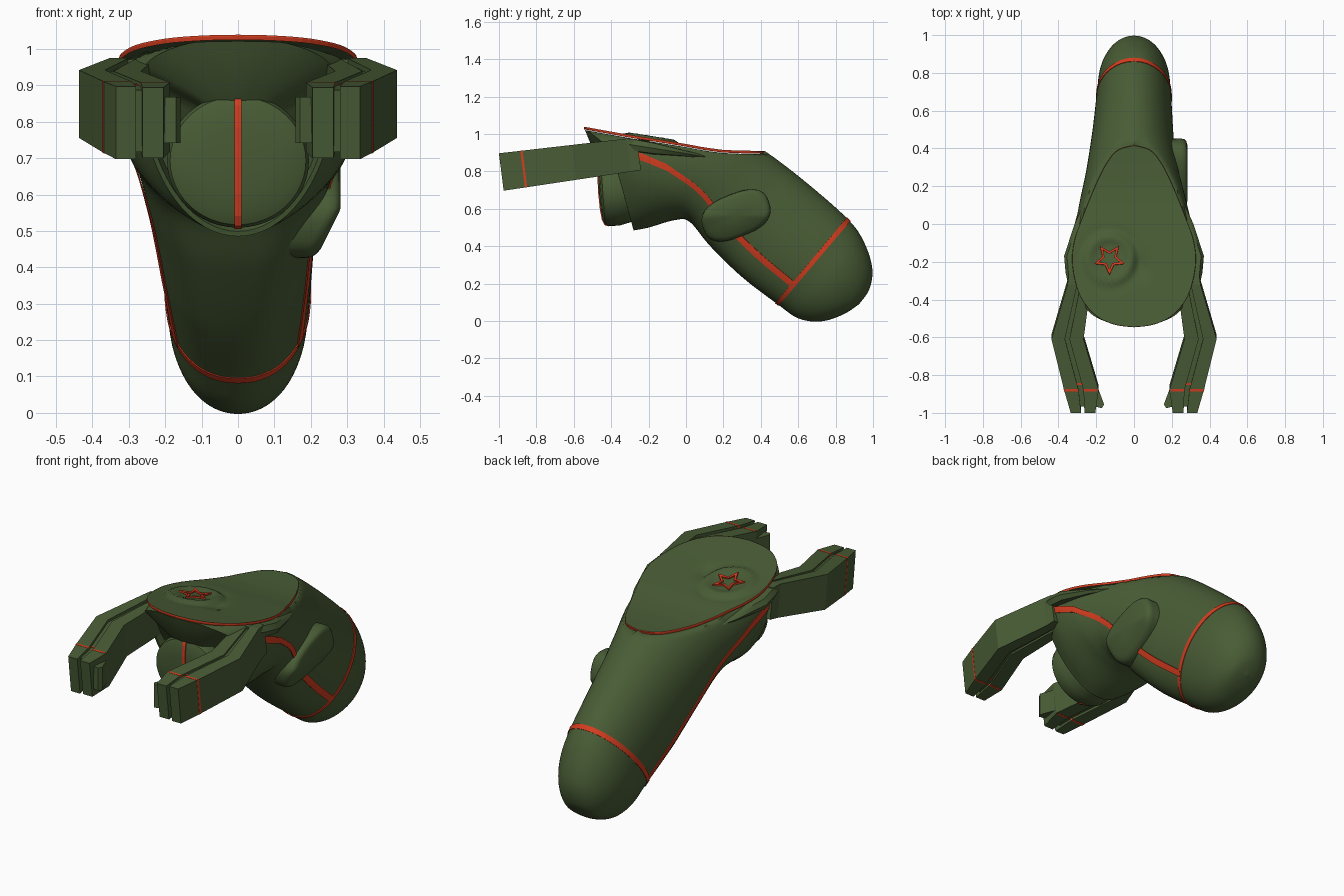
import bpy, bmesh, math
from mathutils import Vector

if "Cube" in bpy.data.objects:
    bpy.data.objects.remove(bpy.data.objects["Cube"])


def material(name, col):
    m = bpy.data.materials.new(name)
    m.diffuse_color = (*col, 1)
    m.use_nodes = True
    m.node_tree.nodes["Principled BSDF"].inputs["Base Color"].default_value = m.diffuse_color
    return m


GREEN = material("olive green", (0.066, 0.108, 0.036))
RED = material("signal red", (0.66, 0.047, 0.014))


def make(name, verts, faces, mat=GREEN, smooth=None, thick=0):
    me = bpy.data.meshes.new(name)
    me.from_pydata([tuple(v) for v in verts], [], faces)
    bm = bmesh.new()
    bm.from_mesh(me)
    bmesh.ops.remove_doubles(bm, verts=bm.verts, dist=1e-5)
    bmesh.ops.recalc_face_normals(bm, faces=bm.faces)
    bm.to_mesh(me)
    bm.free()
    ob = bpy.data.objects.new(name, me)
    bpy.context.collection.objects.link(ob)
    me.materials.append(mat)
    if thick:
        s = ob.modifiers.new("thickness", 'SOLIDIFY')
        s.thickness, s.offset = thick, 0
    if smooth:
        bpy.ops.object.select_all(action='DESELECT')
        ob.select_set(True)
        bpy.context.view_layer.objects.active = ob
        bpy.ops.object.shade_smooth_by_angle(angle=math.radians(smooth))
    return ob


def grid_faces(rows, cols, wrap=False):
    c = cols if wrap else cols - 1
    return [(r * cols + i, r * cols + (i + 1) % cols, (r + 1) * cols + (i + 1) % cols, (r + 1) * cols + i)
            for r in range(rows - 1) for i in range(c)]


def spline(pts, u):
    # Catmull-Rom through a list of tuples
    i = max(0, min(int(u), len(pts) - 2))
    f = u - i
    a, b, c, d = (pts[max(0, min(j, len(pts) - 1))] for j in (i - 1, i, i + 1, i + 2))
    return [0.5 * (2 * q + (r - p) * f + (2 * p - 5 * q + 4 * r - s) * f * f + (3 * q - p - 3 * r + s) * f ** 3)
            for p, q, r, s in zip(a, b, c, d)]


def lerp(table, y):
    if y <= table[0][0]:
        return table[0][1]
    for (a, p), (b, q) in zip(table, table[1:]):
        if y <= b:
            return p + (q - p) * (y - a) / (b - a)
    return table[-1][1]


# Body sections: top y,z / widest y,z / bottom y,z / half width
SEC = [(-.54, 1.03, -.40, .92, -.28, .485, .27),
       (-.30, 1.05, -.27, .90, -.20, .50, .325),
       (-.05, 1.08, -.10, .83, -.06, .54, .325),
       (.22, 1.02, .10, .75, .02, .53, .29),
       (.42, .91, .27, .63, .13, .40, .254),
       (.65, .735, .47, .47, .30, .235, .222),
       (.87, .54, .68, .315, .49, .09, .197),
       (.955, .415, .79, .225, .60, .015, .183),
       (.996, .28, .86, .15, .72, -.002, .145),
       (.98, .17, .91, .10, .84, .035, .085),
       (.925, .09, .925, .09, .925, .09, 0)]
PLATE_Z = [(-.55, 1.035), (-.3, .99), (0, .942), (.1, .923), (.2, .91), (.3, .906), (.42, .905)]
SQUARE = [(1, 1), (3, .65), (5, .7), (6, .9), (7, 1)]   # squareness of the lower half
RIGHT = [(2, 1), (3.5, .95), (4.5, .91), (6, 1)]        # flatter right flank
STAR = (-.13, -.185)


def surf(u, t, k=1.0):
    ty, tz, my, mz, by, bz, w = spline(SEC, u)
    c, s = math.cos(t), math.sin(t)
    ey, ez = (ty, tz) if c > 0 else (by, bz)
    y, z = my + k * (ey - my) * abs(c), mz + k * (ez - mz) * abs(c)
    if y < .42:
        z = min(z, lerp(PLATE_Z, y) - .012)
    e = lerp(SQUARE, u) if c < 0 else 1
    x = k * w * math.copysign(abs(s) ** e, s)
    return Vector((x * lerp(RIGHT, u) if x > 0 else x, y, z))


# Main body with the front wall under the plate
N, STEP = 72, 8
rows = [[Vector((0, -.38, .76))] * N]
front = [surf(0, 2 * math.pi * i / N) for i in range(N)]
for f in (.6, .1, .05):
    row = []
    for i, p in enumerate(front):
        m = max(0, min(1, math.cos(2 * math.pi * i / N) * 1.5 + .6))   # 1 on the upper wall
        low = p.lerp(Vector((0, -.36, .76)), f) + Vector((0, .04 if f > .06 else 0, 0))
        row.append(low.lerp(p.lerp(Vector((0, -.45, .80)), f), m))
    rows.append(row)
for r in range((len(SEC) - 1) * STEP + 1):
    rows.append([surf(r / STEP, 2 * math.pi * i / N) for i in range(N)])
make("body", [v for r in rows for v in r], grid_faces(len(rows), N, True), smooth=40)

# Red seam around the tail
seam = [surf(u, 2 * math.pi * i / N, 1.01) for u in (5.93, 6.05) for i in range(N)]
make("tail_seam", seam, grid_faces(2, N, True), RED, thick=.003)

# Red side stripes
ANGLE = [(0, 90), (2, 92), (3, 106), (4, 117), (6, 123)]
for sx, nm in ((1, "right"), (-1, "left")):
    v = []
    for i in range(43):
        u = .7 + (6 - .7) * i / 42
        t = math.radians(lerp(ANGLE, u))
        for d in (-.065, 0, .065):
            v.append(surf(u, sx * (t + d), 1.012))
    make("side_stripe_" + nm, v, grid_faces(43, 3), RED, thick=.004)

# Teardrop top plate with a raised crater around the star
HALF = [(0, -.545), (.1, -.532), (.2, -.485), (.285, -.38), (.325, -.22), (.315, -.09), (.27, .04),
        (.205, .2), (.145, .32), (.085, .39), (0, .415)]


def plate_z(x, y):
    d = math.hypot(x - STAR[0], y - STAR[1])
    bump = .014 * math.exp(-((d - .115) / .03) ** 2) - .006 * math.exp(-((d - .155) / .02) ** 2)
    dent = -.015 * math.exp(-(((x - .04) / .04) ** 2 + ((y + .23) / .06) ** 2))
    return lerp(PLATE_Z, y) + .004 + bump + dent


half = [spline(HALF, i / 4) for i in range(41)]
outline = half + [[-x, y] for x, y in half[-2:0:-1]]
M, K = len(outline), 20
v = []
for k in range(K + 1):
    for x, y in outline:
        px, py = x * k / K, -.1 + (y + .1) * k / K
        v.append((px, py, plate_z(px, py)))
make("top_plate", v, grid_faces(K + 1, M, True), smooth=40)
rim = [(x * s, -.1 + (y + .1) * s, plate_z(x, y) + dz) for s, dz in ((1, .001), (1.004, -.003), (1, -.013))
       for x, y in outline]
make("plate_rim", rim, grid_faces(3, M, True), RED)

# Star outline
v = []
for s in (1, .68):
    for i in range(10):
        a = -math.pi / 2 + i * math.pi / 5
        r = s * (.085 if i % 2 == 0 else .04)
        x, y = STAR[0] + r * math.cos(a), STAR[1] + r * math.sin(a)
        v.append((x, y, plate_z(x, y) + .006))
make("star_outline", v, grid_faces(2, 10, True), RED, thick=.008)

# Round front face and its vertical stripe
PROF = [(-.466, 0), (-.463, .09), (-.456, .15), (-.445, .176), (-.425, .184), (-.37, .183), (-.31, .165), (-.2, .14)]
S, LEAN = 48, .07
v = [(1.06 * r * math.sin(2 * math.pi * i / S), y - LEAN * math.cos(2 * math.pi * i / S) * r,
      .693 + r * math.cos(2 * math.pi * i / S)) for y, r in PROF for i in range(S)]
make("front_face", v, grid_faces(len(PROF), S, True), smooth=40)
line = [(y, r, 1) for y, r in PROF[4::-1]] + [(y, r, -1) for y, r in PROF[1:5]]
v = [(x, y - .002 - LEAN * s * r, .693 + s * (r + .001)) for y, r, s in line for x in (-.009, .009)]
make("face_stripe", v, grid_faces(len(line), 2), RED, thick=.005)

# Side pod on the right flank
v = []
for x, s in ((.1, .97), (.248, 1), (.266, .98), (.277, .92), (.282, .82), (.282, 0)):
    for i in range(40):
        a = 2 * math.pi * i / 40
        c, q = math.cos(a), math.sin(a)
        p = s * .192 * math.copysign(abs(c) ** .75, c)
        h = s * .118 * math.copysign(abs(q) ** .75, q)
        y, z = .268 + p * .92 - h * .3, .565 + p * .36 + h * .93
        v.append((x - max(0, .56 - z) * .5 * (x > .2), y, z))
make("side_pod", v, grid_faces(6, 40, True), smooth=45)

# Arms: plan outlines by y, layered into slabs
OUTER = [(-1, .335), (-.88, .37), (-.61, .437), (-.32, .352), (-.15, .33)]
INNER = [(-1, .205), (-.88, .187), (-.61, .267), (-.42, .245), (-.15, .2)]
ARM_Y = [-1, -.88, -.61, -.32, -.265]


def slab(name, sx, ys, f0, f1, grow=0.0, mat=GREEN, side=0.0):
    v = []
    for y in ys:
        a, b = lerp(OUTER, y), lerp(INNER, y)
        xo, xi = a + (b - a) * f0 + side, a + (b - a) * f1 - side
        zt, zb = .897 + .115 * (y + 1) + grow, .697 + .15 * (y + 1) - grow
        if y > -.3:
            zt -= .008
        v += [(sx * xo, y, zt), (sx * xi, y, zt), (sx * xi, y + .025, zb), (sx * xo, y + .025, zb)]
    n = len(ys)
    make(name, v, grid_faces(n, 4, True) + [(0, 1, 2, 3), tuple(range(4 * n - 4, 4 * n))], mat)


for sx, nm in ((1, "right"), (-1, "left")):
    slab("arm_outer_" + nm, sx, ARM_Y, 0, .42)
    slab("arm_core_" + nm, sx, [-.965] + ARM_Y[1:], .4, .58, -.014)
    slab("arm_inner_" + nm, sx, ARM_Y, .56, 1, -.003)
    # red wrist bands
    slab("wrist_band_outer_" + nm, sx, [-.886, -.874], 0, .42, .001, RED, .001)
    slab("wrist_band_core_" + nm, sx, [-.852, -.842], .42, .56, -.012, RED)
    slab("wrist_band_inner_" + nm, sx, [-.886, -.874], .56, .97, -.002, RED)
    # gripping pad on the inside of the tip
    pad = [(sx * x, y, z) for z in (.742, .868) for x, y in
           ((.21, -.86), (.19, -.87), (.158, -.955), (.17, -.975), (.215, -.965))]
    make("grip_pad_" + nm, pad, grid_faces(2, 5, True) + [(0, 1, 2, 3, 4), (5, 6, 7, 8, 9)])
    # shoulder wedge where the arm meets the body
    sh = []
    for y, w, h in ((-.33, .345, .02), (-.26, .362, .03), (-.17, .37, .028), (0, .315, .014), (.14, .25, .006)):
        zc = lerp(PLATE_Z, y) - .046
        sh += [(sx * (w - .08), y, zc + h + .004), (sx * (w - .015), y, zc + h), (sx * w, y, zc),
               (sx * (w - .012), y, zc - h), (sx * (w - .08), y, zc - h - .01)]
    make("shoulder_" + nm, sh, grid_faces(5, 5, True) + [(0, 1, 2, 3, 4), (20, 21, 22, 23, 24)], smooth=30)
